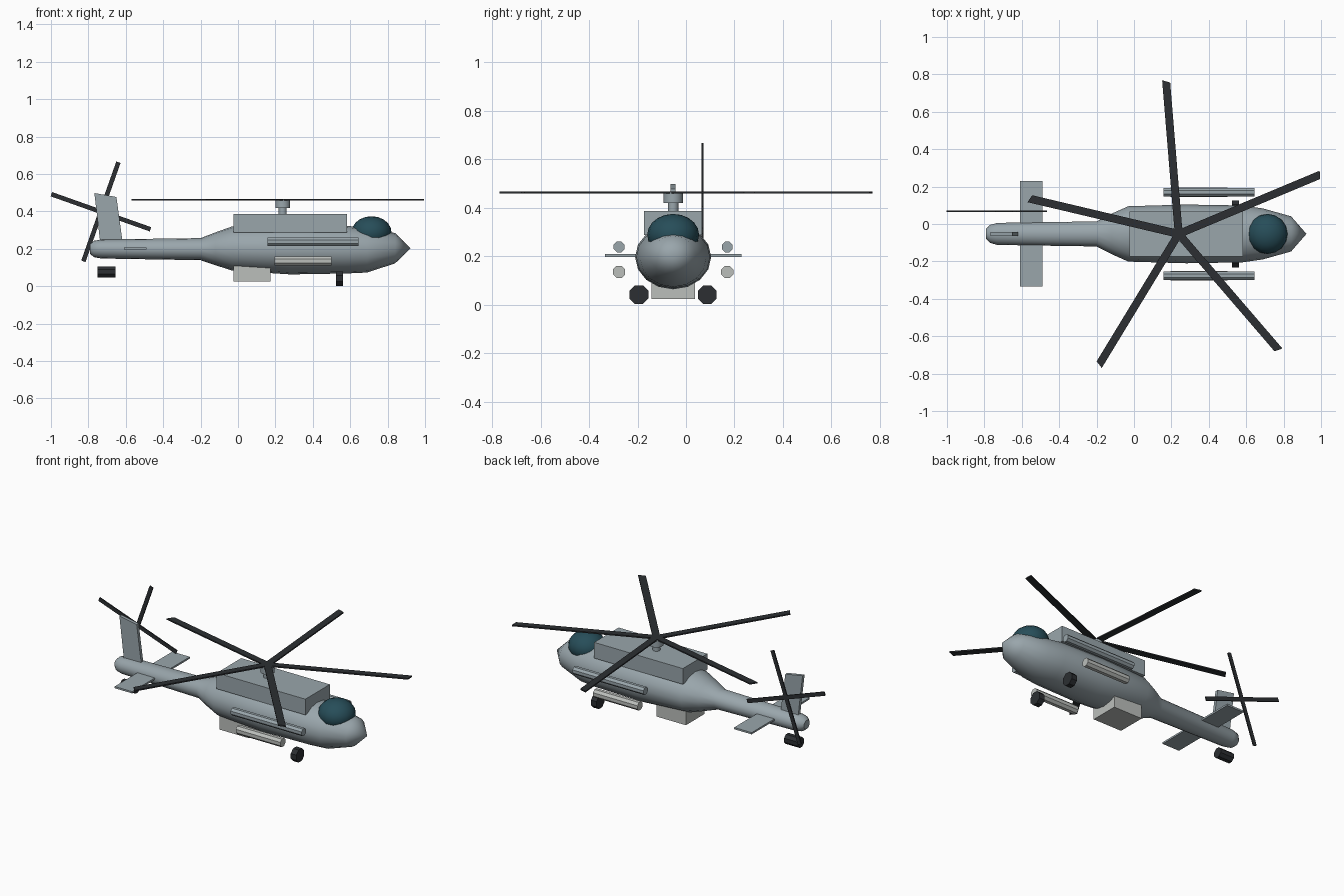
import bpy, bmesh
from math import sin, cos, pi, radians
from mathutils import Matrix, Vector

if "Cube" in bpy.data.objects:
    bpy.data.objects.remove(bpy.data.objects["Cube"])

YC = -0.053  # centre plane of the airframe


def material(name, rgb):
    m = bpy.data.materials.new(name)
    m.diffuse_color = (*rgb, 1)
    m.use_nodes = True
    m.node_tree.nodes["Principled BSDF"].inputs["Base Color"].default_value = m.diffuse_color
    return m


HULL = material("hull_grey", (0.32, 0.38, 0.41))
PALE = material("pale_grey", (0.50, 0.52, 0.50))
DARK = material("dark_rubber", (0.025, 0.028, 0.032))
GLASS = material("dark_glass", (0.02, 0.075, 0.10))


def finish(bm, name, mat, smooth=0):
    bmesh.ops.recalc_face_normals(bm, faces=bm.faces)
    me = bpy.data.meshes.new(name)
    bm.to_mesh(me)
    bm.free()
    me.materials.append(mat)
    ob = bpy.data.objects.new(name, me)
    bpy.context.collection.objects.link(ob)
    if smooth:
        bpy.ops.object.select_all(action='DESELECT')
        ob.select_set(True)
        bpy.context.view_layer.objects.active = ob
        bpy.ops.object.shade_smooth_by_angle(angle=radians(smooth))
    return ob


def box(name, lo, hi, mat):
    lo, hi = Vector(lo), Vector(hi)
    bm = bmesh.new()
    bmesh.ops.create_cube(bm, size=1, matrix=Matrix.Translation((lo + hi) / 2)
                          @ Matrix.Diagonal((*(hi - lo), 1)))
    return finish(bm, name, mat)


def cylinder(name, centre, r, length, axis, sides, mat):
    rot = Matrix.Rotation(pi / 2, 4, 'Y') if axis == 'X' else Matrix()
    bm = bmesh.new()
    bmesh.ops.create_cone(bm, cap_ends=True, segments=sides, radius1=r, radius2=r,
                          depth=length, matrix=Matrix.Translation(centre) @ rot
                          @ Matrix.Rotation(pi / sides, 4, 'Z'))
    return finish(bm, name, mat, 40 if sides > 8 else 0)


def add_plate(bm, outline, thick, mat4):
    # flat outline in local XY, thickened along local Z
    rings = [[bm.verts.new(mat4 @ Vector((x, y, s * thick / 2))) for x, y in outline]
             for s in (-1, 1)]
    n = len(outline)
    bm.faces.new(rings[0])
    bm.faces.new(rings[1])
    for i in range(n):
        j = (i + 1) % n
        bm.faces.new((rings[0][i], rings[0][j], rings[1][j], rings[1][i]))


def rotor(name, centre, base, count, length, width, sweep, thick, start):
    h = width / 2
    outline = [(0, -h), (length - sweep, -h), (length + sweep, h), (0, h)]
    bm = bmesh.new()
    for k in range(count):
        turn = Matrix.Rotation(start + k * 2 * pi / count, 4, 'Z')
        add_plate(bm, outline, thick, Matrix.Translation(centre) @ base @ turn)
    return finish(bm, name, DARK)


UPRIGHT = Matrix.Rotation(pi / 2, 4, 'X')  # local XY plane -> world XZ

# fuselage and tail boom: elliptical rings (x, half width, bottom z, top z)
sections = [(-0.79, 0.028, 0.172, 0.225), (-0.77, 0.048, 0.155, 0.243),
            (-0.73, 0.059, 0.148, 0.25), (-0.20, 0.067, 0.139, 0.257),
            (-0.12, 0.108, 0.112, 0.288), (-0.03, 0.148, 0.083, 0.32),
            (0.28, 0.157, 0.063, 0.33), (0.58, 0.152, 0.068, 0.323),
            (0.69, 0.136, 0.073, 0.312), (0.84, 0.094, 0.122, 0.284)]
SEG = 16
bm = bmesh.new()
rings = []
for x, w, z0, z1 in sections:
    rings.append([bm.verts.new((x, YC + w * cos(2 * pi * i / SEG),
                                (z0 + z1) / 2 + (z1 - z0) / 2 * sin(2 * pi * i / SEG)))
                  for i in range(SEG)])
nose = bm.verts.new((0.922, YC, 0.203))
bm.faces.new(rings[0])
for i in range(SEG):
    j = (i + 1) % SEG
    for a, b in zip(rings, rings[1:]):
        bm.faces.new((a[i], a[j], b[j], b[i]))
    bm.faces.new((rings[-1][i], rings[-1][j], nose))
finish(bm, "fuselage", HULL, 40)

# cockpit canopy
bm = bmesh.new()
bmesh.ops.create_uvsphere(bm, u_segments=16, v_segments=10, radius=1,
                          matrix=Matrix.Translation((0.714, YC, 0.288))
                          @ Matrix.Diagonal((0.107, 0.107, 0.086, 1)))
finish(bm, "canopy", GLASS, 40)

# engine housing and belly box
box("engine_housing", (-0.025, YC - 0.12, 0.288), (0.582, YC + 0.12, 0.386), HULL)
box("belly_box", (-0.025, YC - 0.09, 0.024), (0.175, YC + 0.09, 0.13), PALE)

# side tubes and front wheels, mirrored
for side, s in (("left", 1), ("right", -1)):
    cylinder(f"upper_tube_{side}", (0.401, YC + s * 0.223, 0.238), 0.024, 0.486, 'X', 8, HULL)
    cylinder(f"lower_tube_{side}", (0.348, YC + s * 0.223, 0.135), 0.027, 0.305, 'X', 8, PALE)
    cylinder(f"front_wheel_{side}", (0.543, YC + s * 0.141, 0.041), 0.042, 0.038, 'X', 8, DARK)
cylinder("tail_wheel", (-0.703, YC, 0.077), 0.032, 0.096, 'X', 8, DARK)

# tail surfaces
box("tailplane", (-0.61, YC - 0.282, 0.197), (-0.49, YC + 0.282, 0.208), HULL)
bm = bmesh.new()
add_plate(bm, [(-0.735, 0.22), (-0.615, 0.22), (-0.65, 0.477), (-0.768, 0.498)], 0.02,
          Matrix.Translation((0, YC, 0)) @ UPRIGHT)
finish(bm, "tail_fin", HULL)

# main rotor
cylinder("rotor_mast", (0.239, YC, 0.41), 0.022, 0.07, 'Z', 12, HULL)
cylinder("rotor_hub", (0.239, YC, 0.441), 0.041, 0.045, 'Z', 12, HULL)
rotor("main_rotor", (0.239, YC, 0.463), Matrix(), 5, 0.818, 0.042, 0.008, 0.008, radians(22.7))

# tail rotor
rotor("tail_rotor", (-0.733, 0.068, 0.398), UPRIGHT, 4, 0.281, 0.024, 0, 0.007, radians(-19.5))
